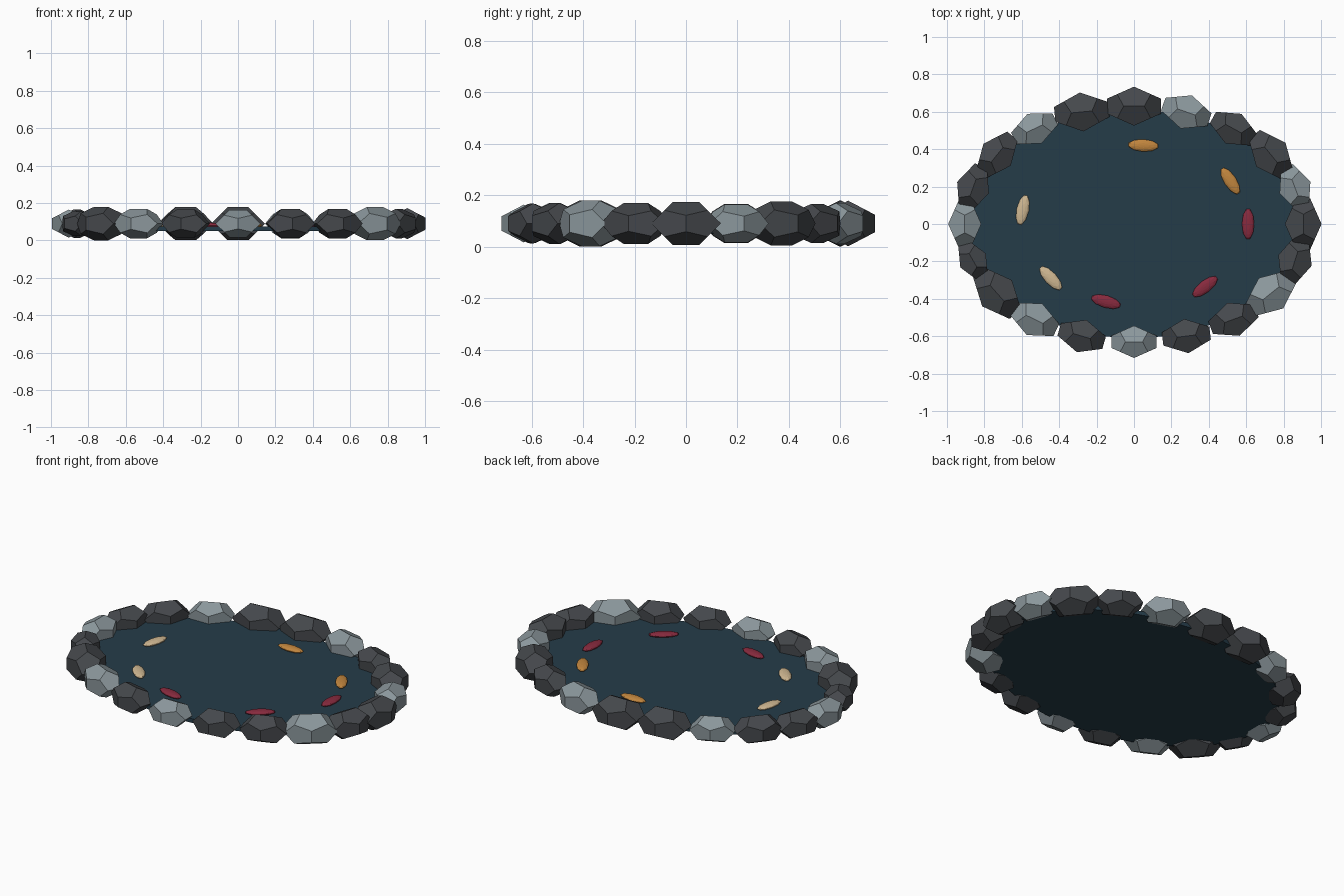
import bpy, bmesh, math, random
from mathutils import Matrix

cube = bpy.data.objects.get("Cube")
if cube:
    bpy.data.objects.remove(cube, do_unlink=True)
random.seed(4)


def material(name, rgb):
    lin = [((c / 255 + 0.055) / 1.055) ** 2.4 for c in rgb] + [1]
    m = bpy.data.materials.new(name)
    m.use_nodes = True
    m.diffuse_color = lin
    bsdf = m.node_tree.nodes["Principled BSDF"]
    bsdf.inputs["Base Color"].default_value = lin
    bsdf.inputs["Roughness"].default_value = 0.9
    return m


WATER = material("deep_teal", (37, 60, 73))
DARK = material("dark_stone", (69, 72, 76))
LIGHT = material("light_stone", (139, 151, 156))
ORANGE = material("orange", (194, 134, 62))
RED = material("crimson", (136, 42, 62))
CREAM = material("cream", (208, 184, 146))


def finish(name, bm, mat, loc, scale, yaw=0):
    """Bake scale and turn into the mesh, then place it."""
    bm.transform(Matrix.Rotation(yaw, 4, 'Z') @ Matrix.Diagonal((*scale, 1)))
    bmesh.ops.recalc_face_normals(bm, faces=bm.faces)
    mesh = bpy.data.meshes.new(name)
    bm.to_mesh(mesh)
    bm.free()
    mesh.materials.append(mat)
    ob = bpy.data.objects.new(name, mesh)
    ob.location = loc
    bpy.context.collection.objects.link(ob)
    return ob


def dodecahedron():
    """Twelve pentagons, half-extent 1 on each axis."""
    bm = bmesh.new()
    g = (1 + math.sqrt(5)) / 2
    signs = (-1, 1)
    pts = [(i, j, k) for i in signs for j in signs for k in signs]
    for i in signs:
        for j in signs:
            a, b = i / g, j * g
            pts += [(0, a, b), (a, b, 0), (b, 0, a)]
    for p in pts:
        bm.verts.new([c / g for c in p])
    bmesh.ops.convex_hull(bm, input=bm.verts)
    bmesh.ops.dissolve_limit(bm, angle_limit=0.05, verts=bm.verts, edges=bm.edges)
    return bm


# Pond surface
bm = bmesh.new()
bmesh.ops.create_cone(bm, cap_ends=True, segments=48, radius1=1, radius2=1, depth=1)
finish("pond_water", bm, WATER, (0, 0, 0.063), (0.88, 0.61, 0.024))

# Ring of rim stones, half-widths counter-clockwise from +x
widths = [.136, .122, .14, .125, .13, .145, .145, .122, .13, .125,
          .123, .108, .147, .13, .125, .12, .128, .13, .145, .13]
light = {1, 4, 7, 10, 13, 15, 18}
RX, RY = 0.905, 0.63
for k, w in enumerate(widths):
    t = math.tau * k / len(widths)
    yaw = math.atan2(math.sin(t) / RY, math.cos(t) / RX)
    if k % 5:
        yaw += random.uniform(-0.15, 0.15)
    finish(f"rim_stone_{k + 1}", dodecahedron(), LIGHT if k in light else DARK,
           (RX * math.cos(t), RY * math.sin(t), 0.09), (w * 0.72, w, w * 0.61), yaw)

# Fish resting at the surface: x, y, heading, colour
fish = [(.05, .42, -3, ORANGE), (.515, .23, -57, ORANGE), (.61, 0, 90, RED),
        (.38, -.335, 38, RED), (-.15, -.415, -16, RED),
        (-.445, -.29, -47, CREAM), (-.595, .075, 78, CREAM)]
for n, (x, y, deg, mat) in enumerate(fish):
    bm = bmesh.new()
    bmesh.ops.create_uvsphere(bm, u_segments=10, v_segments=8, radius=1)
    finish(f"fish_{n + 1}", bm, mat, (x, y, 0.081), (.083, .033, .014), math.radians(deg))
